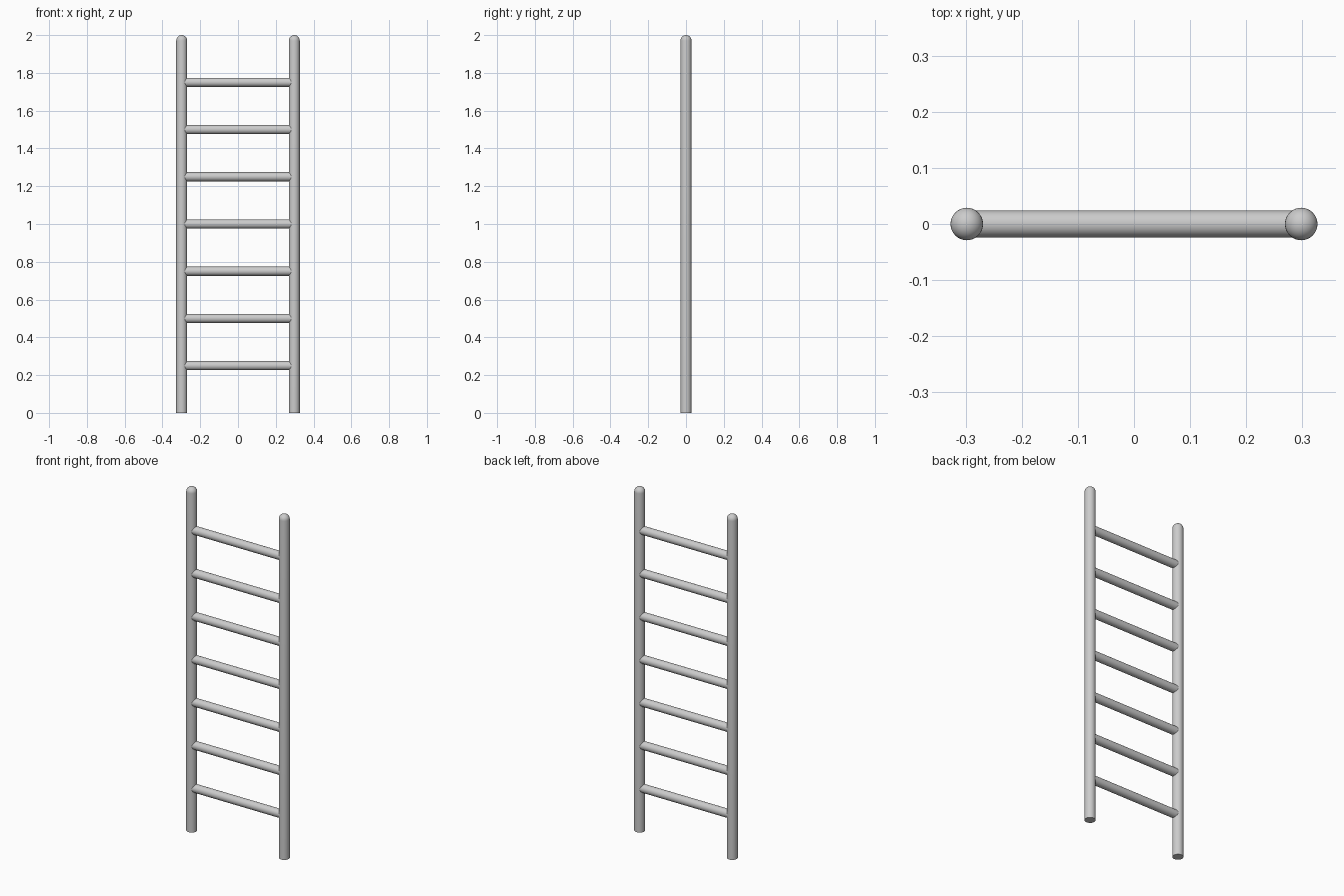
import bpy, bmesh, math
from mathutils import Vector, Matrix

cube = bpy.data.objects.get("Cube")
if cube:
    bpy.data.objects.remove(cube, do_unlink=True)

HEIGHT = 2.0
RAIL_X, RAIL_R = 0.298, 0.029
RUNG_R, RUNG_STEP, RUNGS = 0.024, 0.25, 7
SIDES, DOME_STEPS = 32, 8

grey = bpy.data.materials.new("light grey")
grey.use_nodes = True
colour = (0.6, 0.6, 0.6, 1)
grey.diffuse_color = colour
grey.node_tree.nodes["Principled BSDF"].inputs["Base Color"].default_value = colour


def add_object(name, bm, location):
    bmesh.ops.recalc_face_normals(bm, faces=bm.faces)
    mesh = bpy.data.meshes.new(name)
    bm.to_mesh(mesh)
    bm.free()
    mesh.materials.append(grey)
    obj = bpy.data.objects.new(name, mesh)
    obj.location = location
    bpy.context.collection.objects.link(obj)
    bpy.ops.object.select_all(action="DESELECT")
    obj.select_set(True)
    bpy.context.view_layer.objects.active = obj
    bpy.ops.object.shade_smooth_by_angle(angle=math.radians(40))


def add_rail(name, x):
    # Lathed pole: flat foot, straight side, rounded tip
    profile = [(0, 0), (RAIL_R, 0)]
    for i in range(DOME_STEPS + 1):
        a = i / DOME_STEPS * math.pi / 2
        profile.append((RAIL_R * math.cos(a), HEIGHT - RAIL_R + RAIL_R * math.sin(a)))
    bm = bmesh.new()
    verts = [bm.verts.new((r, 0, z)) for r, z in profile]
    edges = [bm.edges.new(pair) for pair in zip(verts, verts[1:])]
    bmesh.ops.spin(bm, geom=verts + edges, cent=(0, 0, 0), axis=(0, 0, 1),
                   angle=math.tau, steps=SIDES)
    bmesh.ops.remove_doubles(bm, verts=bm.verts, dist=0.0001)
    add_object(name, bm, Vector((x, 0, 0)))


def add_rung(name, z):
    # Round bar whose ends sit inside the rails
    bm = bmesh.new()
    bmesh.ops.create_cone(bm, cap_ends=True, segments=SIDES, radius1=RUNG_R,
                          radius2=RUNG_R, depth=2 * RAIL_X,
                          matrix=Matrix.Rotation(math.pi / 2, 4, "Y"))
    add_object(name, bm, Vector((0, 0, z)))


# Side rails
add_rail("left_rail", RAIL_X)
add_rail("right_rail", -RAIL_X)

# Evenly spaced rungs
for n in range(1, RUNGS + 1):
    add_rung(f"rung_{n}", n * RUNG_STEP)
